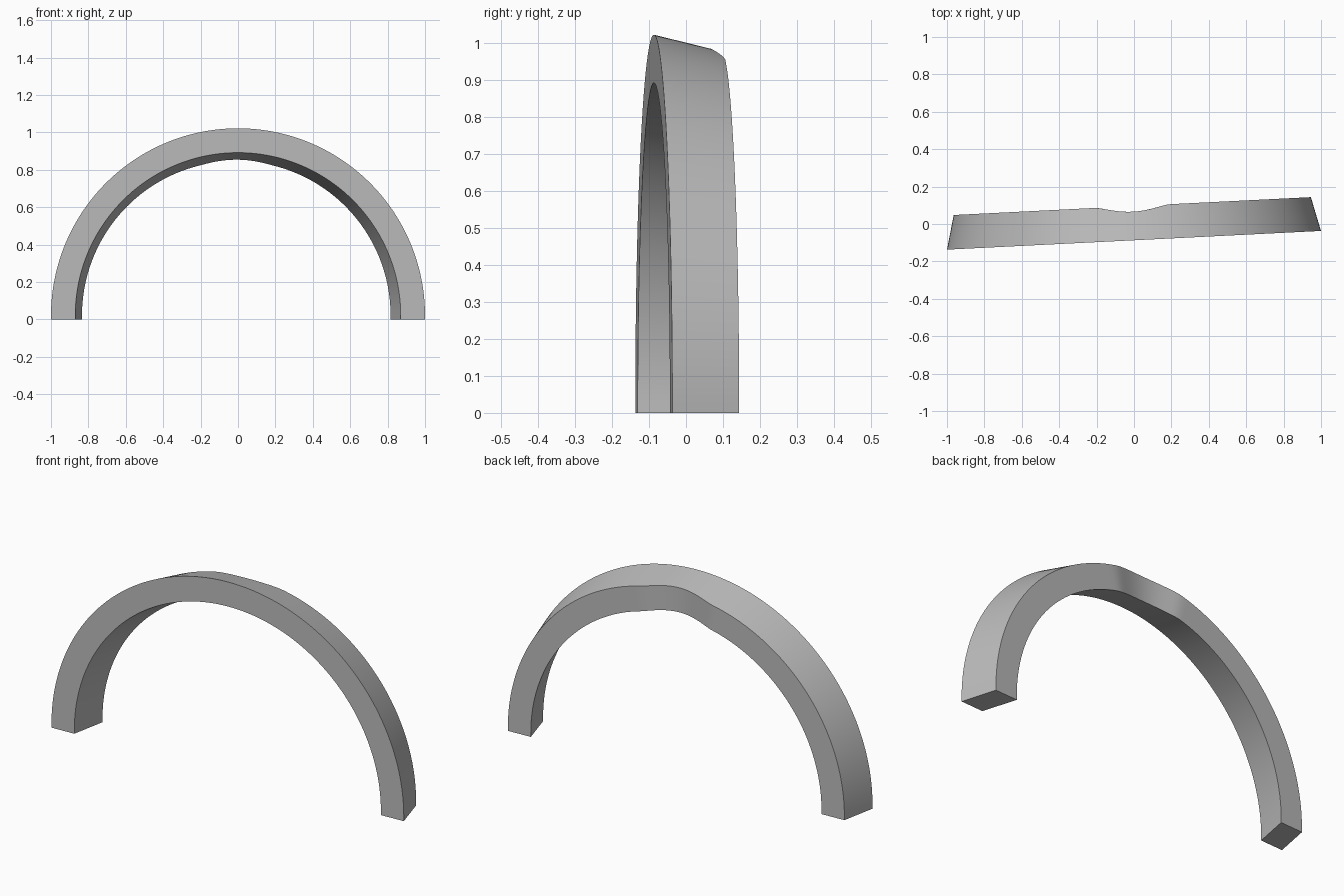
import bpy, bmesh, math

cube = bpy.data.objects.get("Cube")
if cube:
    bpy.data.objects.remove(cube, do_unlink=True)

# Main dimensions
OUTER, INNER = 1.001, 0.871
DEPTH, TAPER = 0.183, 0.045
BASE = 0.021            # short straight foot below the half circle
NOTCH_HALF, NOTCH_DIP = 0.21, 0.03
TURN = 0.05
SEGMENTS = 160

mat = bpy.data.materials.new("plain_grey")
mat.use_nodes = True
grey = (0.5, 0.5, 0.5, 1)
mat.diffuse_color = grey
mat.node_tree.nodes["Principled BSDF"].inputs["Base Color"].default_value = grey


def back_depth(x):
    """Depth of the rear face, with a shallow curved hollow at the crown."""
    t = min(1, abs(x) / NOTCH_HALF)
    return DEPTH - NOTCH_DIP * (1 - t * t) ** 1.5


def section(bm, angle, foot=False):
    """Four corners of the band at one angle: the band tapers to the rear."""
    corners = []
    for radius, rear in ((OUTER, 0), (OUTER, 1), (INNER, 1), (INNER, 0)):
        depth = back_depth(radius * math.cos(angle)) if rear else 0
        r = radius - TAPER * depth / DEPTH
        z = 0 if foot else BASE + r * math.sin(angle)
        corners.append(bm.verts.new((r * math.cos(angle), depth, z)))
    return corners


# Arch band: a row of sections joined into a closed strip
bm = bmesh.new()
rows = [section(bm, 0, True)]
rows += [section(bm, math.pi * i / SEGMENTS) for i in range(SEGMENTS + 1)]
rows.append(section(bm, math.pi, True))
for a, b in zip(rows, rows[1:]):
    for k in range(4):
        n = (k + 1) % 4
        bm.faces.new((a[k], a[n], b[n], b[k]))
bm.faces.new(rows[0])
bm.faces.new(rows[-1])
bmesh.ops.recalc_face_normals(bm, faces=bm.faces)

mesh = bpy.data.meshes.new("arch_band")
bm.to_mesh(mesh)
bm.free()
mesh.materials.append(mat)
arch = bpy.data.objects.new("arch_band", mesh)
bpy.context.collection.objects.link(arch)
arch.rotation_euler.z = TURN
arch.location = (0, -0.087, 0)

# Smooth along the arch, crisp rims
bpy.ops.object.select_all(action='DESELECT')
arch.select_set(True)
bpy.context.view_layer.objects.active = arch
bpy.ops.object.shade_smooth_by_angle(angle=math.radians(35))
